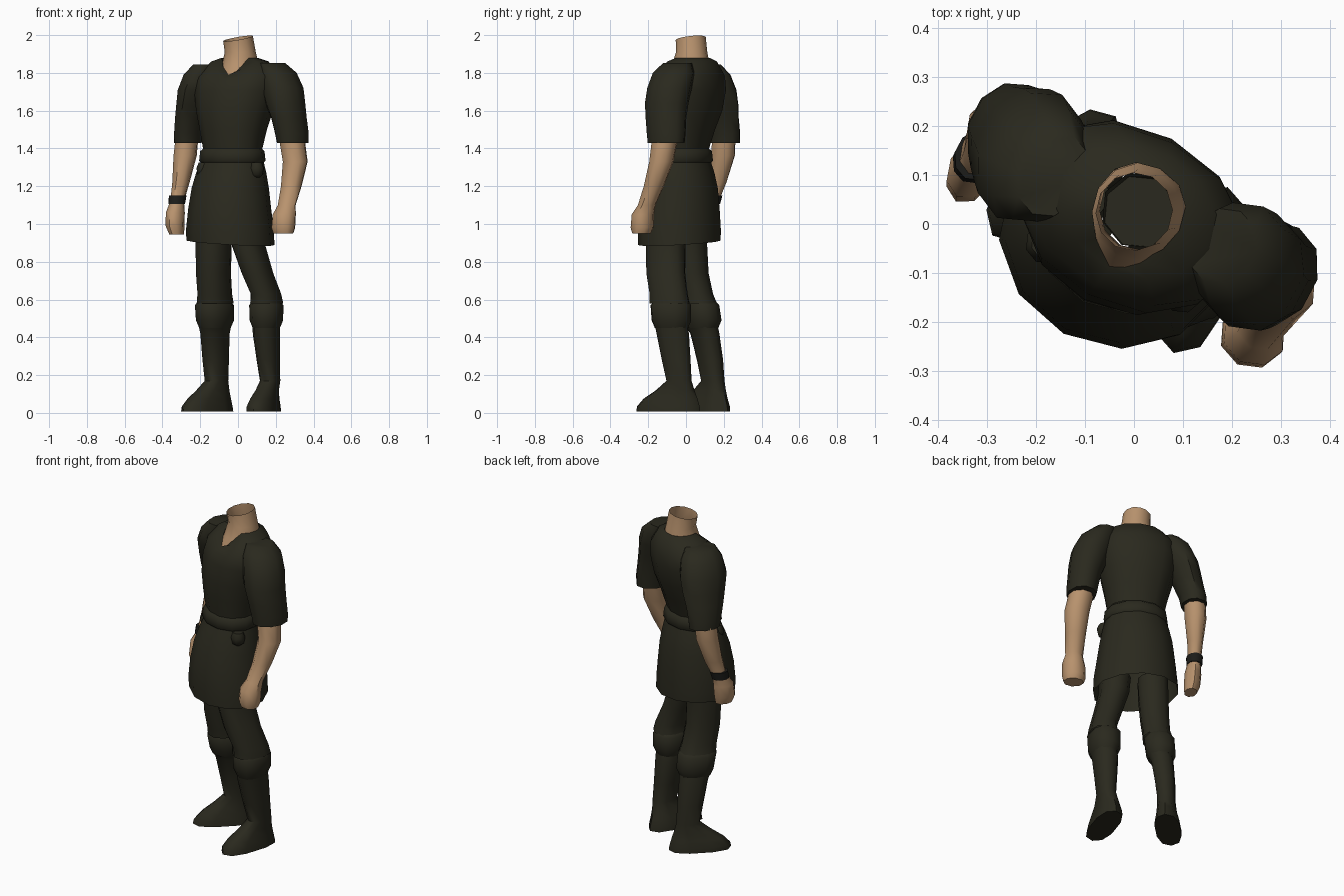
import bpy, bmesh, math
from mathutils import Vector


def material(name, rgb):
    m = bpy.data.materials.new(name)
    m.diffuse_color = (*rgb, 1)
    return m


CLOTH = material("dark olive cloth", (0.023, 0.022, 0.013))
SKIN = material("tan skin", (0.48, 0.29, 0.155))
BAND = material("near black leather", (0.012, 0.012, 0.010))
TURN = -28      # the whole figure is turned this many degrees about z


def loft(name, rings, mat, turn=TURN, n=10, top=False, bottom=False,
         power=1.0, shape=None):
    """Skin stacked ellipses (x, y, z, half width, half depth), top first."""
    u = Vector((math.cos(math.radians(turn)), math.sin(math.radians(turn)), 0))
    f = Vector((u.y, -u.x, 0))              # forward
    bm = bmesh.new()
    loops = []
    for i, (x, y, z, a, b) in enumerate(rings):
        loop = []
        for k in range(n):
            t = 2 * math.pi * k / n
            c, s = math.cos(t), math.sin(t)
            c = math.copysign(abs(c) ** power, c)
            s = math.copysign(abs(s) ** power, s)
            p = Vector((x, y, z)) + f * (b * c) + u * (a * s)
            if shape:
                p = shape(p, i, min(t, 2 * math.pi - t), f)
            loop.append(bm.verts.new(p))
        loops.append(loop)
    for A, B in zip(loops, loops[1:]):
        for k in range(n):
            j = (k + 1) % n
            bm.faces.new((A[k], A[j], B[j], B[k]))
    if top:
        bm.faces.new(loops[0])
    if bottom:
        bm.faces.new(loops[-1])
    bmesh.ops.recalc_face_normals(bm, faces=bm.faces)
    if not (top or bottom):                 # open tubes: make sure they face out
        bm.faces.ensure_lookup_table()
        face = bm.faces[0]
        d = face.calc_center_median() - Vector(rings[0][:3])
        if face.normal.dot(Vector((d.x, d.y, 0))) < 0:
            bmesh.ops.reverse_faces(bm, faces=bm.faces)
    me = bpy.data.meshes.new(name)
    bm.to_mesh(me)
    bm.free()
    me.materials.append(mat)
    ob = bpy.data.objects.new(name, me)
    bpy.context.collection.objects.link(ob)
    bpy.context.view_layer.objects.active = ob
    ob.select_set(True)
    bpy.ops.object.shade_smooth_by_angle(angle=math.radians(50))
    ob.select_set(False)
    return ob


# Tunic top, with a V cut into the collar
def neckline(p, i, ang, f):
    v = max(0, 1 - ang / math.radians(60))
    drop = (0.10, 0.07, 0.02)
    if i < 3:
        p = p + Vector((0, 0, -drop[i] * v))
    return p + f * 0.025 * v if i == 0 else p


loft("tunic_top", [
    (0.01, 0.03, 1.88, 0.093, 0.093), (0.01, 0.025, 1.86, 0.155, 0.13),
    (0.00, 0.02, 1.785, 0.235, 0.165), (-0.008, 0.015, 1.71, 0.232, 0.18),
    (-0.018, 0.003, 1.60, 0.207, 0.178), (-0.025, -0.012, 1.50, 0.18, 0.157),
    (-0.028, -0.022, 1.40, 0.16, 0.135)],
    CLOTH, n=12, power=0.92, shape=neckline)

# Neck, open and slanted at the top
loft("neck", [
    (0.0, 0.025, 1.98, 0.078, 0.08), (0.012, 0.03, 1.91, 0.082, 0.083),
    (0.013, 0.025, 1.84, 0.098, 0.102), (0.0, 0.01, 1.75, 0.10, 0.128)],
    SKIN, n=12, shape=lambda p, i, a, f:
    p + Vector((0, 0, 0.17 * p.x + 0.1 * p.y if i == 0 else 0)))

# Dark floor inside the neck opening
loft("neck_lining", [(0.012, 0.028, 1.86, 0.08, 0.08),
                     (0.012, 0.025, 1.82, 0.075, 0.075)],
     CLOTH, n=8, bottom=True)

# Belt
loft("belt", [
    (-0.03, -0.02, 1.40, 0.160, 0.135), (-0.03, -0.02, 1.385, 0.176, 0.152),
    (-0.03, -0.02, 1.335, 0.182, 0.157), (-0.03, -0.02, 1.32, 0.168, 0.142)],
    CLOTH, n=12)

# Skirt of the tunic, hem slightly lower at the left front
loft("tunic_skirt", [
    (-0.03, -0.02, 1.33, 0.172, 0.146), (-0.036, -0.022, 1.27, 0.192, 0.167),
    (-0.041, -0.026, 1.19, 0.209, 0.190), (-0.044, -0.032, 1.08, 0.224, 0.206),
    (-0.043, -0.035, 0.97, 0.238, 0.214), (-0.04, -0.035, 0.90, 0.24, 0.212)],
    CLOTH, n=12, shape=lambda p, i, a, f:
    p + Vector((0, 0, -0.05 * (p.x - p.y) if i == 5 else 0)))

# Belt pouches
for side, x, y in (("right", -0.18, -0.04), ("left", 0.098, -0.14)):
    loft(side + "_pouch", [
        (x, y, 1.325, 0.03, 0.03), (x, y, 1.295, 0.042, 0.042),
        (x, y, 1.26, 0.034, 0.034), (x, y, 1.245, 0.015, 0.015)],
        CLOTH, n=8, top=True, bottom=True)

# Sleeves, full at the shoulder
sleeves = {
    "left": [
        (0.18, -0.045, 1.852, 0.07, 0.08), (0.21, -0.066, 1.80, 0.10, 0.115),
        (0.235, -0.087, 1.72, 0.112, 0.122), (0.25, -0.102, 1.64, 0.105, 0.121),
        (0.27, -0.106, 1.56, 0.092, 0.115), (0.285, -0.105, 1.48, 0.087, 0.11),
        (0.29, -0.105, 1.43, 0.082, 0.105)],
    "right": [
        (-0.165, 0.10, 1.845, 0.07, 0.09), (-0.19, 0.12, 1.79, 0.095, 0.125),
        (-0.213, 0.138, 1.71, 0.10, 0.142), (-0.232, 0.16, 1.63, 0.088, 0.13),
        (-0.248, 0.175, 1.56, 0.080, 0.115), (-0.262, 0.195, 1.48, 0.074, 0.10),
        (-0.265, 0.20, 1.43, 0.071, 0.092)]}
for side, rings in sleeves.items():
    loft(side + "_sleeve", rings, CLOTH, top=True, bottom=True)

# Forearms and fists
loft("left_forearm", [
    (0.287, -0.113, 1.44, 0.07, 0.072), (0.303, -0.13, 1.33, 0.07, 0.066),
    (0.282, -0.17, 1.20, 0.058, 0.055), (0.258, -0.208, 1.10, 0.05, 0.048),
    (0.245, -0.228, 1.05, 0.066, 0.06), (0.24, -0.232, 0.98, 0.067, 0.062),
    (0.24, -0.235, 0.95, 0.058, 0.048)], SKIN, n=8, bottom=True)
loft("right_forearm", [
    (-0.272, 0.20, 1.44, 0.062, 0.066), (-0.28, 0.195, 1.36, 0.062, 0.068),
    (-0.302, 0.165, 1.22, 0.044, 0.055), (-0.322, 0.135, 1.12, 0.036, 0.042),
    (-0.332, 0.112, 1.06, 0.047, 0.063), (-0.333, 0.102, 0.99, 0.046, 0.064),
    (-0.325, 0.10, 0.945, 0.036, 0.05)], SKIN, n=8, bottom=True)

# Wristband
loft("wristband", [
    (-0.319, 0.141, 1.15, 0.046, 0.054), (-0.325, 0.132, 1.105, 0.044, 0.051)],
    BAND, top=True, bottom=True)

# Trouser legs
loft("left_trouser", [
    (0.05, -0.105, 0.98, 0.084, 0.105), (0.058, -0.108, 0.88, 0.082, 0.108),
    (0.103, -0.107, 0.74, 0.076, 0.108), (0.148, -0.092, 0.63, 0.073, 0.106),
    (0.152, -0.087, 0.58, 0.080, 0.111)], CLOTH, turn=-24, power=0.82)
loft("right_trouser", [
    (-0.127, 0.01, 0.98, 0.086, 0.10), (-0.129, 0.012, 0.88, 0.086, 0.10),
    (-0.13, 0.022, 0.74, 0.082, 0.098), (-0.123, 0.046, 0.63, 0.078, 0.10),
    (-0.121, 0.06, 0.58, 0.084, 0.106)], CLOTH, turn=-38, power=0.82)

# Folded boot cuffs, shafts and feet
boots = {
    "left": (-18, (0.15, -0.08), (0.15, -0.077), [
        (0.15, -0.07, 0.42, 0.067, 0.09), (0.16, -0.052, 0.28, 0.057, 0.08),
        (0.17, -0.037, 0.17, 0.05, 0.07), (0.155, -0.057, 0.12, 0.054, 0.107),
        (0.142, -0.082, 0.075, 0.062, 0.15), (0.136, -0.093, 0.035, 0.072, 0.174),
        (0.136, -0.094, 0.008, 0.074, 0.178)]),
    "right": (-46, (-0.125, 0.07), (-0.122, 0.085), [
        (-0.122, 0.10, 0.42, 0.062, 0.082), (-0.118, 0.127, 0.28, 0.056, 0.074),
        (-0.114, 0.142, 0.17, 0.05, 0.066), (-0.133, 0.125, 0.12, 0.053, 0.105),
        (-0.152, 0.108, 0.075, 0.06, 0.145), (-0.163, 0.10, 0.035, 0.070, 0.17),
        (-0.163, 0.098, 0.008, 0.072, 0.175)])}
for side, (turn, (tx, ty), (bx, by), rings) in boots.items():
    loft(side + "_boot", [(bx, by, 0.455, 0.068, 0.09)] + rings, CLOTH,
         turn=turn, bottom=True, power=0.82)
    loft(side + "_boot_cuff", [
        (tx, ty, 0.585, 0.076, 0.098), (tx, ty, 0.57, 0.087, 0.111),
        (bx, by, 0.49, 0.085, 0.108), (bx, by, 0.45, 0.069, 0.091)],
        CLOTH, turn=turn + 4, power=0.85)
